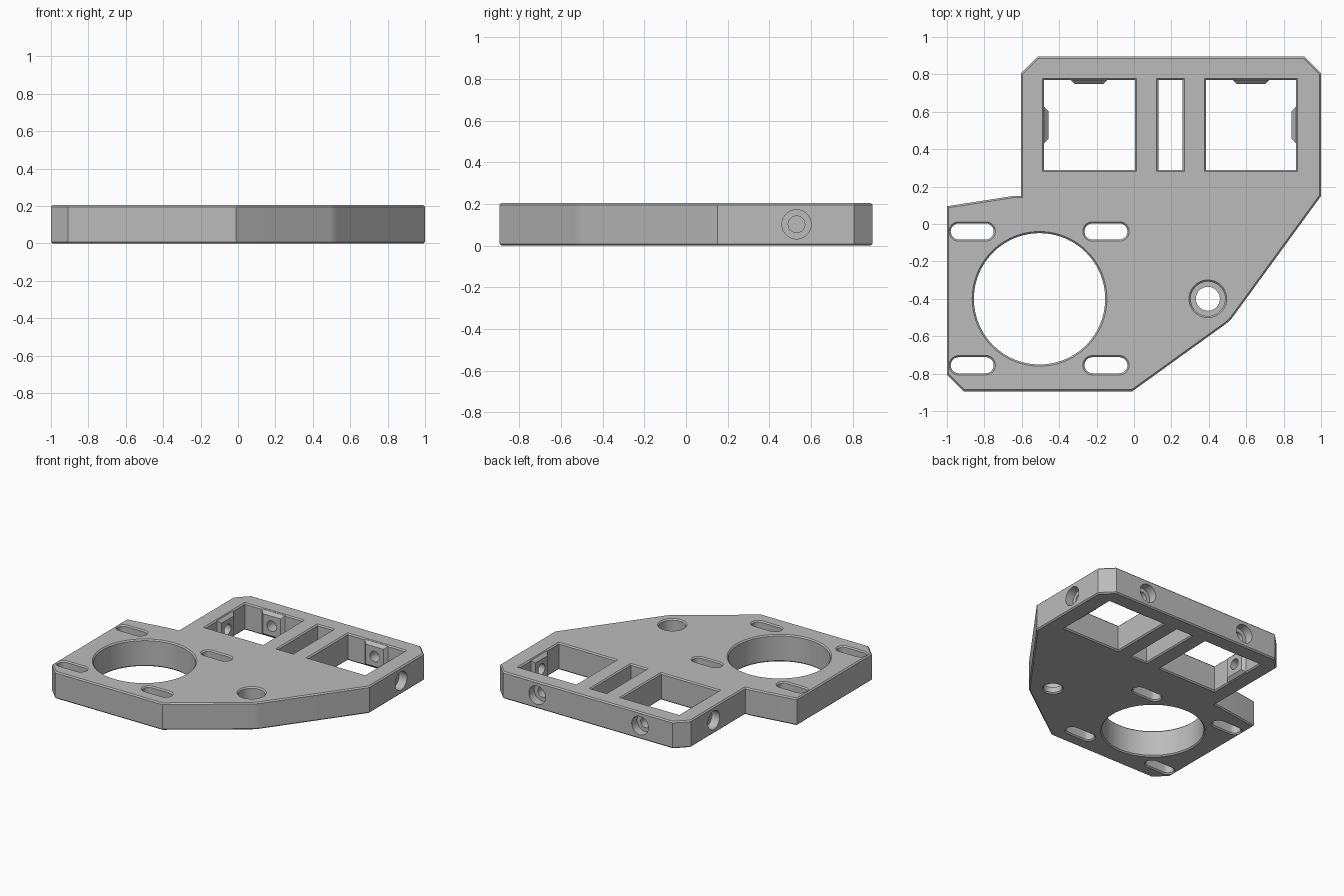
import bpy
import bmesh
from math import cos, sin, pi, radians
from mathutils import Matrix, Vector

cube = bpy.data.objects.get("Cube")
if cube:
    bpy.data.objects.remove(cube, do_unlink=True)

H = 0.205      # plate thickness
C = 0.009      # edge chamfer
MID = H / 2

grey = bpy.data.materials.new("machined grey")
grey.use_nodes = True
grey.diffuse_color = (0.5, 0.5, 0.5, 1)
grey.node_tree.nodes["Principled BSDF"].inputs["Base Color"].default_value = (0.5, 0.5, 0.5, 1)


def arc(cx, cy, r, a0, a1, n):
    """Points along an arc, angles in degrees."""
    steps = [radians(a0 + (a1 - a0) * i / n) for i in range(n + 1)]
    return [(cx + r * cos(a), cy + r * sin(a)) for a in steps]


def circle(cx, cy, r, n=64):
    return arc(cx, cy, r, 0, 360, n)[:-1]


def rect(x0, x1, y0, y1):
    return [(x0, y0), (x1, y0), (x1, y1), (x0, y1)]


def slot(cx, cy, half, r):
    return arc(cx + half, cy, r, -90, 90, 12) + arc(cx - half, cy, r, 90, 270, 12)


def offset(pts, d):
    """Grow a counter-clockwise polygon by d with mitred corners."""
    out = []
    for i, p in enumerate(pts):
        p = Vector(p)
        e0 = (p - Vector(pts[i - 1])).normalized()
        e1 = (Vector(pts[(i + 1) % len(pts)]) - p).normalized()
        n0, n1 = Vector((e0.y, -e0.x)), Vector((e1.y, -e1.x))
        out.append(p + (n0 + n1) * d / (1 + n0.dot(n1)))
    return out


def prism(name, pts, levels, matrix=Matrix()):
    """Loft a polygon through (height, offset) levels."""
    bm = bmesh.new()
    rings = [[bm.verts.new((*p, z)) for p in offset(pts, d)] for z, d in levels]
    bm.faces.new(rings[0][::-1])
    bm.faces.new(rings[-1])
    n = len(pts)
    for a, b in zip(rings, rings[1:]):
        for i in range(n):
            j = (i + 1) % n
            bm.faces.new((a[i], a[j], b[j], b[i]))
    bm.transform(matrix)
    mesh = bpy.data.meshes.new(name)
    bm.to_mesh(mesh)
    bm.free()
    mesh.materials.append(grey)
    obj = bpy.data.objects.new(name, mesh)
    bpy.context.collection.objects.link(obj)
    return obj


def combine(target, tool, operation):
    mod = target.modifiers.new(tool.name, "BOOLEAN")
    mod.operation, mod.object, mod.solver = operation, tool, "EXACT"
    bpy.context.view_layer.objects.active = target
    bpy.ops.object.modifier_apply(modifier=mod.name)
    bpy.data.objects.remove(tool, do_unlink=True)


# Plate outline with chamfered top and bottom rims
outline = [(-1, 0.095), (-1, -0.805), (-0.91, -0.895), (-0.01, -0.895)]
outline += arc(0.395, -0.4, 0.165, -54.6, -36.2, 6)
outline += [(1, 0.15), (1, 0.805), (0.91, 0.895), (-0.515, 0.895),
            (-0.605, 0.805), (-0.605, 0.15), (-0.645, 0.15)]
plate = prism("mounting_plate", outline, [(0, -C), (C, 0), (H - C, 0), (H, -C)])

# Vertical openings, flared at both ends to chamfer their rims
openings = [rect(-0.48, 0.005, 0.29, 0.77), rect(0.385, 0.865, 0.29, 0.77),
            rect(0.13, 0.26, 0.29, 0.77), circle(-0.505, -0.4, 0.351, 96)]
openings += [slot(x, y, 0.072, 0.043) for x in (-0.865, -0.15) for y in (-0.04, -0.755)]
openings.append(circle(0.395, -0.4, 0.064, 40))
flare = [(-C, 2 * C), (C, 0), (H - C, 0), (H + C, 2 * C)]
for pts in openings:
    combine(plate, prism("opening_cutter", pts, flare), "DIFFERENCE")

# Counterbore of the round hole
combine(plate, prism("counterbore_cutter", circle(0.395, -0.4, 0.092, 48),
                     [(0.05, 0), (H - C, 0), (H + C, 2 * C)]), "DIFFERENCE")

# Pads inside the windows and stepped screw holes through the outer walls
# Each entry: inner wall point, inward direction as a turn about z, wall thickness
screws = [((-0.48, 0.53), 0, 0.125), ((0.865, 0.53), pi, 0.135),
          ((-0.24, 0.77), -pi / 2, 0.125), ((0.625, 0.77), -pi / 2, 0.125)]
for (x, y), turn, wall in screws:
    place = (Matrix.Translation((x, y, MID)) @ Matrix.Rotation(turn, 4, "Z")
             @ Matrix.Rotation(pi / 2, 4, "Y"))
    side = 0.097
    combine(plate, prism("screw_pad", rect(-side, side, -side, side),
                         [(-0.03, 0), (0, 0), (0.022, -0.022)], place), "UNION")
    combine(plate, prism("screw_hole_cutter", circle(0, 0, 0.04, 32),
                         [(-wall - 0.03, 0), (0.05, 0)], place), "DIFFERENCE")
    combine(plate, prism("screw_head_cutter", circle(0, 0, 0.07, 40),
                         [(-wall - 0.03, 0), (-wall + 0.065, 0)], place), "DIFFERENCE")

# Smooth the bores, keep the edges sharp
bpy.ops.object.select_all(action="DESELECT")
plate.select_set(True)
bpy.context.view_layer.objects.active = plate
bpy.ops.object.shade_smooth_by_angle(angle=radians(20))
